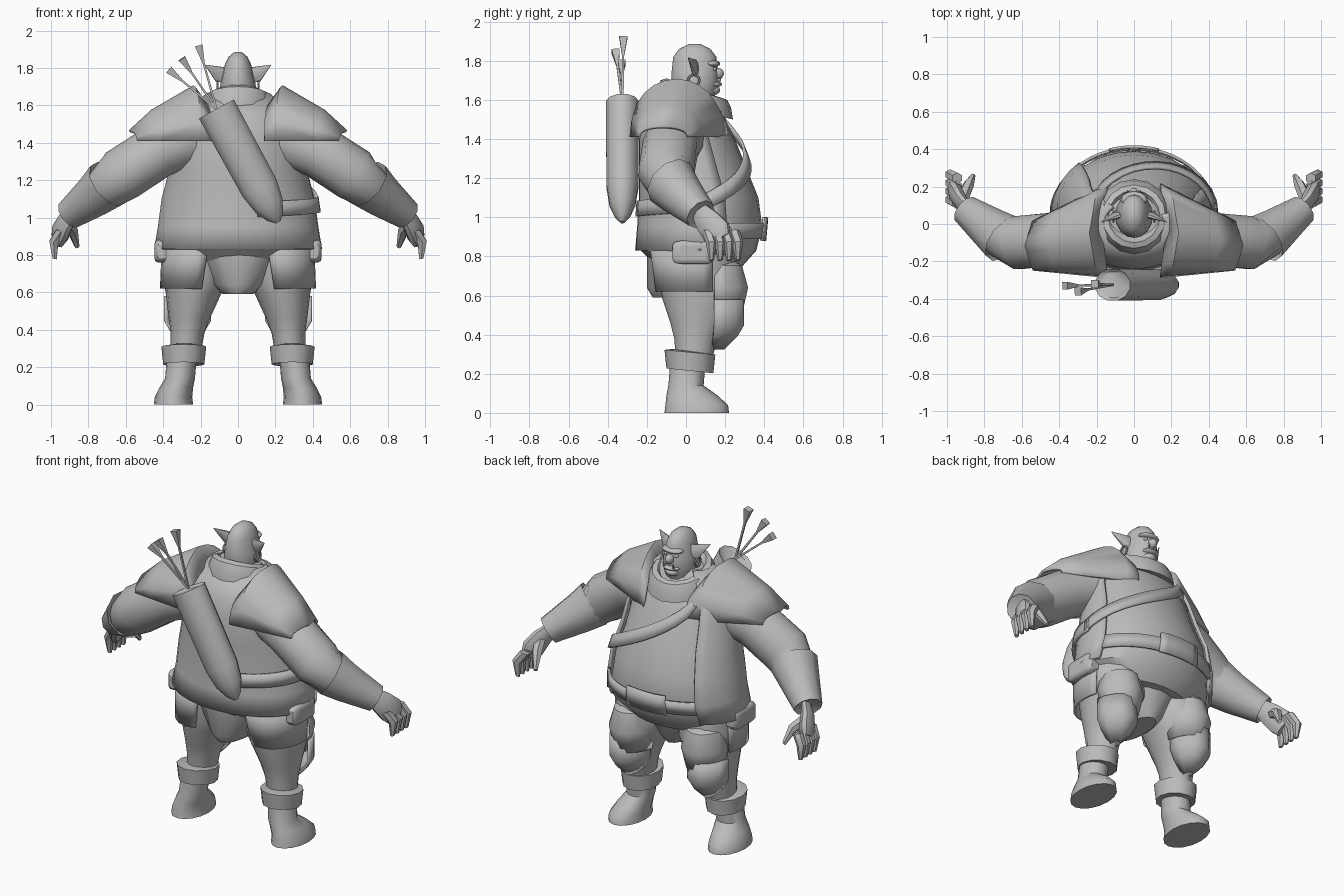
import bpy, bmesh
from math import sin, cos, pi, radians
from mathutils import Vector, Matrix

if "Cube" in bpy.data.objects:
    bpy.data.objects.remove(bpy.data.objects["Cube"])

X, Y, Z = Matrix.Identity(3)
grey = bpy.data.materials.new("plain_grey")
grey.use_nodes = True
grey.diffuse_color = (.5, .5, .5, 1)
grey.node_tree.nodes["Principled BSDF"].inputs["Base Color"].default_value = grey.diffuse_color


def finish(name):
    """Name, colour and smooth the active object."""
    ob = bpy.context.object
    ob.name = name
    ob.data.materials.append(grey)
    bpy.ops.object.shade_smooth_by_angle(angle=radians(40))
    return ob


def skin(name, rows, closed=True, thick=0):
    """Skin rows of points; closed rows make a capped tube, open rows a sheet."""
    bm = bmesh.new()
    loops = [[bm.verts.new(point) for point in row] for row in rows]
    count = len(loops[0])
    for low, high in zip(loops, loops[1:]):
        for i in range(count if closed else count - 1):
            j = (i + 1) % count
            bm.faces.new((low[i], low[j], high[j], high[i]))
    if closed:
        bm.faces.new(loops[0])
        bm.faces.new(loops[-1])
    bmesh.ops.recalc_face_normals(bm, faces=bm.faces)
    mesh = bpy.data.meshes.new(name)
    bm.to_mesh(mesh)
    bm.free()
    ob = bpy.data.objects.new(name, mesh)
    bpy.context.collection.objects.link(ob)
    if thick:
        solid = ob.modifiers.new("thickness", "SOLIDIFY")
        solid.thickness, solid.offset = thick, 0
    bpy.ops.object.select_all(action="DESELECT")
    ob.select_set(True)
    bpy.context.view_layer.objects.active = ob
    finish(name)


def loft(name, data, side=1, start=0, end=360, count=16, tilt=0, thick=0):
    """Stack horizontal ellipses (x, y, z, rx, ry); an angle range leaves a sheet."""
    closed = end - start == 360
    angles = [radians(start + (end - start) * i / count) for i in range(count + (not closed))]
    rows = [[(side * (x + rx * cos(a)), y + ry * sin(a), z + tilt * sin(a)) for a in angles]
            for x, y, z, rx, ry in data]
    skin(name, rows, closed, thick)


def tube(name, data, side=1, count=10, flat=1, ref=Z, bend=False):
    """Sweep a round section along points (x, y, z, radius)."""
    points = [Vector((side * x, y, z)) for x, y, z, r in data]
    along = points[-1] - points[0]
    rows = []
    for i, row in enumerate(data):
        if bend:
            along = points[min(i + 1, len(points) - 1)] - points[max(i - 1, 0)]
        u = along.cross(ref).normalized()
        v = u.cross(along).normalized() * flat
        angles = [2 * pi * (k + .5) / count for k in range(count)]
        rows.append([points[i] + row[-1] * (u * cos(a) + v * sin(a)) for a in angles])
    skin(name, rows)


def ball(name, place, size):
    bpy.ops.mesh.primitive_uv_sphere_add(segments=12, ring_count=8, location=place)
    bpy.context.object.scale = size
    finish(name)


# Trunk profile: height, back, front, half width
TRUNK = [(.74, -.16, .3, .32), (.83, -.25, .38, .44), (.95, -.24, .41, .42), (1.1, -.23, .39, .4),
         (1.25, -.23, .33, .36), (1.4, -.23, .27, .34), (1.52, -.2, .21, .31),
         (1.66, -.1, .12, .16)]


def trunk_rings(profile, inset):
    return [(0, (back + front) / 2, z, half - inset, (front - back) / 2 - inset)
            for z, back, front, half in profile]


def on_trunk(degrees, z, out):
    for low, high in zip(TRUNK, TRUNK[1:]):
        if low[0] <= z <= high[0]:
            mix = Vector(low).lerp(Vector(high), (z - low[0]) / (high[0] - low[0]))
            x, y, z, rx, ry = trunk_rings([mix], -out)[0]
            return (rx * cos(radians(degrees)), y + ry * sin(radians(degrees)), z)


def band(name, path, half):
    skin(name, [[on_trunk(a, z - half, out), on_trunk(a, z + half, out)] for a, z, out in path],
         closed=False, thick=.015)


loft("belly_and_chest", trunk_rings(TRUNK, .02), count=24)
loft("open_coat", trunk_rings(TRUNK[1:], 0), start=133, end=382, count=24, thick=.02)
loft("seat", [(0, 0, .59, .08, .17), (0, 0, .64, .14, .2), (0, .04, .86, .3, .24)])

# Belt, buckle and the strap that carries the quiver
band("belt", [(a, .93, 0) for a in range(20, 150, 8)], .04)
band("belt_buckle", [(a, .94, .01) for a in range(72, 110, 6)], .06)
band("chest_strap", [(130 - 10 * i, 1.54 - .47 * (i / 13) ** .75, .002 * i) for i in range(14)], .04)
band("waist_strap", [(5 - 9 * i, 1.07 - .003 * i, .025) for i in range(10)], .04)

# Collar, neck and head
loft("collar", [(0, .04, z, r, r) for z, r in ((1.55, .2), (1.61, .19), (1.65, .17), (1.66, .14),
                                               (1.6, .1))], tilt=-.05)
loft("head", [(0, .045, z, rx, ry) for z, rx, ry in (
    (1.57, .09, .08), (1.64, .09, .11), (1.68, .1, .12), (1.73, .09, .12), (1.82, .07, .11),
    (1.86, .05, .08), (1.885, .02, .03))])
ball("brow", (0, .13, 1.785), (.07, .045, .02))
ball("nose", (0, .16, 1.735), (.026, .034, .03))
ball("lower_lip", (0, .13, 1.68), (.06, .055, .018))
ball("chin", (0, .12, 1.65), (.05, .055, .03))

# Quiver with arrows
top, bottom = Vector((-.115, -.325, 1.58)), Vector((.215, -.325, .975))
tube("quiver", [(*top.lerp(bottom, t), r) for t, r in ((.02, .09), (0, .11), (.7, .105),
                                                       (.85, .085), (.95, .05), (1, .015))],
     count=12, flat=.8, ref=Y)
for tip in ((-.37, -.33, 1.79), (-.3, -.36, 1.85), (-.21, -.32, 1.92)):
    neck = Vector(tip).lerp(top, .27)
    tube("arrow_shaft", [(*top, .008), (*neck, .008)], count=4, ref=Y)
    tube("arrow_fletching", [(*neck, .009), (*tip, .03)], count=4, ref=Y)

for side, label in ((1, "left_"), (-1, "right_")):
    # Shoulder cape: arches that shrink outwards along the arm
    arches = []
    for x, height in ((.18, .2), (.24, .29), (.46, .16), (.58, .05)):
        arches.append([(side * (x - .04 * abs(cos(a))), (.3 - .3 * x) * cos(a) - .2 * x,
                        1.41 + height * max(sin(a), 0) ** .8)
                       for a in [pi * i / 12 for i in range(13)]])
    skin(label + "shoulder_cape", arches, closed=False, thick=.015)

    # Arm, bracer and hand
    tube(label + "arm", [(.22, -.03, 1.43, .15), (.42, -.08, 1.36, .145), (.62, -.1, 1.23, .145),
                         (.7, -.07, 1.16, .12), (.88, .07, 1.02, .05)], side, count=14, bend=True)
    tube(label + "bracer", [(.72, -.06, 1.15, .1), (.69, -.08, 1.18, .14), (.76, -.03, 1.12, .12),
                            (.9, .075, 1.015, .083), (.88, .07, 1.02, .05)], side)
    tube(label + "palm", [(.88, .07, 1.03, .05), (.92, .11, .98, .07), (.95, .16, .92, .08),
                          (.965, .18, .88, .06)], side, flat=.55, ref=(side, -.5, .2))
    for i in range(4):
        y = .11 + .045 * i
        tube(label + "finger", [(.945, y, .93, .03), (.985, y + .02, .87, .028),
                                (.98, y + .02, .78, .013)], side, count=6, ref=Y)
    tube(label + "thumb", [(.92, .13, .97, .034), (.885, .21, .93, .03), (.86, .26, .845, .013)],
         side, count=6, ref=X)

    # Ear, earring, eye and tusk
    tube(label + "ear", [(.06, .055, 1.745, .03), (.095, .045, 1.765, .048),
                         (.175, .01, 1.815, .003)], side, count=8, flat=.4, ref=Y)
    bpy.ops.mesh.primitive_torus_add(major_segments=16, minor_segments=6, major_radius=.028,
                                     minor_radius=.006, location=(side * .11, .04, 1.7),
                                     rotation=(0, pi / 2, 0))
    finish(label + "earring")
    ball(label + "eye", (side * .035, .145, 1.757), (.014, .012, .01))
    tube(label + "tusk", [(.03, .165, 1.68, .009), (.036, .18, 1.715, .002)], side, count=6, ref=X)

    # Leg, hip panel and belt pouch
    loft(label + "leg", [(.22, .05, .82, .18, .2), (.22, .065, .68, .175, .205),
                         (.24, .07, .58, .145, .19), (.26, .06, .46, .11, .14),
                         (.27, .05, .38, .09, .11), (.28, .04, .26, .08, .09)], side)
    loft(label + "hip_panel", [(.25, .05, .62, .16, .2), (.22, .04, .86, .18, .22)],
         side, start=-110, end=25, count=10, thick=.015)
    bpy.ops.mesh.primitive_cube_add(size=1, location=(side * .4, .035, .82))
    bpy.context.object.scale = (.095, .21, .12)
    bevel = finish(label + "belt_pouch").modifiers.new("soft_edges", "BEVEL")
    bevel.width, bevel.segments = .2, 2

    # Knee armour in two overlapping plates
    for part, x, outline in (("thigh_plate", .25, ((.79, .04), (.75, .11), (.64, .14), (.51, .11))),
                             ("shin_plate", .27, ((.58, .12), (.45, .12), (.4, .09), (.33, .02)))):
        loft(label + part, [(x, .12, z, r, r + .05) for z, r in outline],
             side, start=8, end=172, count=8, thick=.015)

    # Boot with a turned cuff
    loft(label + "boot", [(.345, .055, 0, .105, .165), (.345, .055, .04, .1, .16),
                          (.33, .03, .09, .09, .13), (.31, 0, .14, .08, .09),
                          (.3, .01, .26, .08, .09)], side)
    loft(label + "boot_cuff", [(.29, .02, z, r, r + .01) for z, r in (
        (.22, .08), (.215, .11), (.31, .12), (.315, .08))], side, count=12, tilt=-.012)
